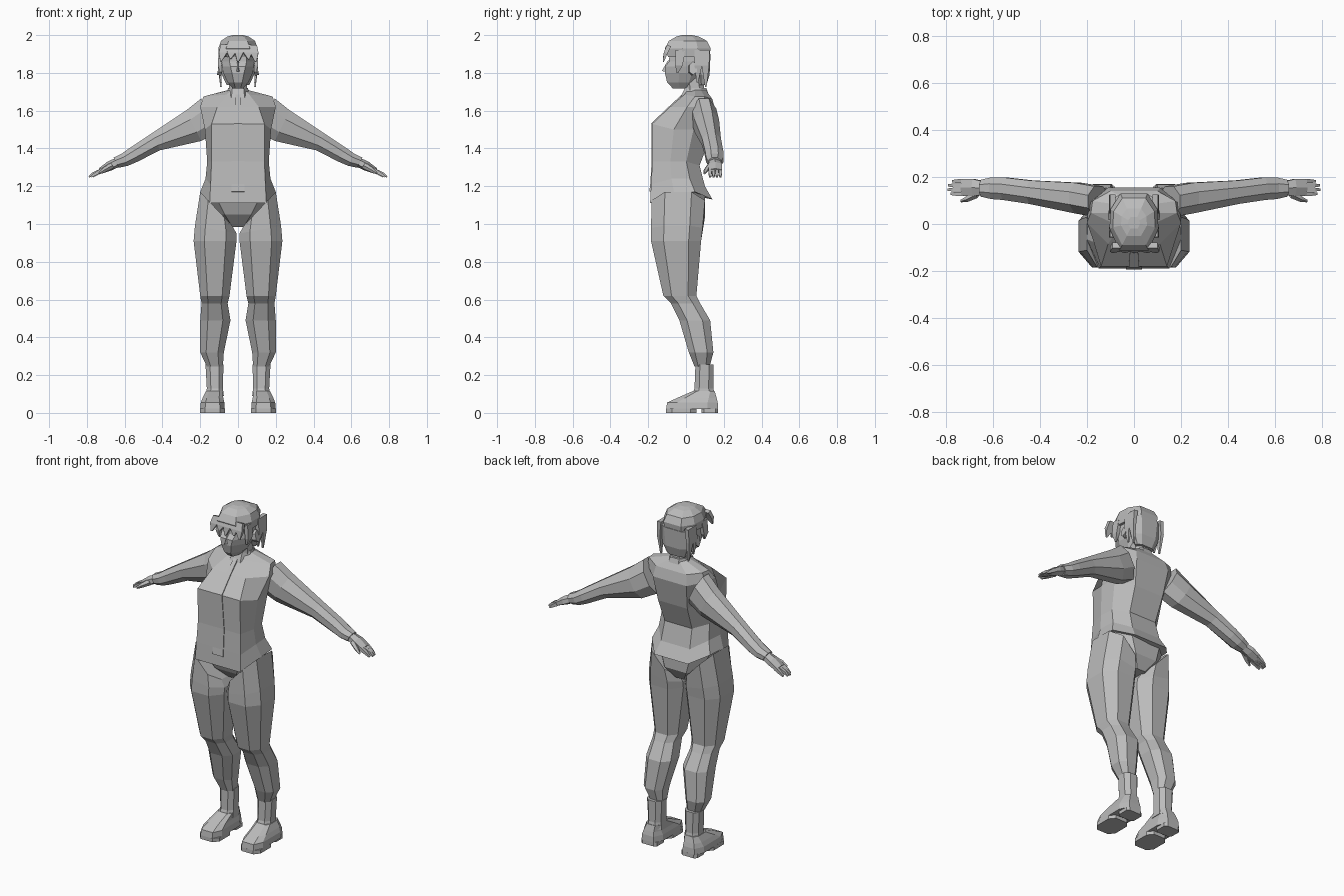
import bpy, bmesh, math
from mathutils import Vector

grey = bpy.data.materials.new("plain grey")
grey.diffuse_color = (0.5, 0.5, 0.5, 1)


def loft(name, rings, mirror=False):
    """Skin a list of point rings, cap both ends, optionally mirror across x."""
    bm = bmesh.new()
    loops = [[bm.verts.new(p) for p in r] for r in rings]
    n = len(loops[0])
    for a, b in zip(loops, loops[1:]):
        for i in range(n):
            j = (i + 1) % n
            bm.faces.new((a[i], a[j], b[j], b[i]))
    bm.faces.new(loops[0][::-1])
    bm.faces.new(loops[-1])
    bmesh.ops.recalc_face_normals(bm, faces=bm.faces)
    me = bpy.data.meshes.new(name)
    bm.to_mesh(me)
    bm.free()
    me.materials.append(grey)
    ob = bpy.data.objects.new(name, me)
    bpy.context.collection.objects.link(ob)
    if mirror:
        ob.modifiers.new("mirror", 'MIRROR')
    return ob


def body_ring(zf, zs, zb, w, yf, yb, wf):
    """Symmetric body section: flat front, sides and back at their own heights."""
    d = yb - yf
    half = [(wf, yf, zf), (w, yf + d * .38, zs), (w * .96, yf + d * .72, zs), (w * .55, yb, zb)]
    mid_f, mid_b = [(0, yf, zf)], [(0, yb, zb)]
    return mid_f + half + mid_b + [(-x, y, z) for x, y, z in reversed(half)]


def flat_ring(z, w, yf, yb, wf):
    return body_ring(z, z, z, w, yf, yb, wf)


def box_ring(z, x0, x1, yf, yb, tilt=0, c=.5):
    """Eight-sided chamfered box section; tilt raises the outer side."""
    cx, cy, rx, ry = (x0 + x1) / 2, (yf + yb) / 2, (x1 - x0) / 2, (yb - yf) / 2
    unit = [(-c, -1), (c, -1), (1, -c), (1, c), (c, 1), (-c, 1), (-1, c), (-1, -c)]
    return [(cx + rx * u, cy + ry * v, z + tilt * u) for u, v in unit]


def tube(name, path, sides=8, mirror=True, u=(0, 1, 0)):
    """Tube through (x, y, z, half size along u, half size across)."""
    u = Vector(u)
    axis = (Vector(path[-1][:3]) - Vector(path[0][:3])).normalized()
    v = axis.cross(u).normalized()
    rings = []
    for x, y, z, a, b in path:
        rings.append([])
        for i in range(sides):
            t = 2 * math.pi * (i + .5) / sides
            k = 1 / math.cos(math.pi / sides)
            rings[-1].append(Vector((x, y, z)) + u * a * k * math.cos(t) + v * b * k * math.sin(t))
    return loft(name, rings, mirror)


# Jacket body
loft("jacket", [body_ring(*r) for r in [
    (1.11, 1.17, 1.13, .20, -.19, .14, .15),
    (1.21, 1.24, 1.20, .172, -.185, .10, .145),
    (1.33, 1.33, 1.31, .163, -.178, .072, .14),
    (1.53, 1.50, 1.45, .175, -.18, .125, .14),
    (1.62, 1.62, 1.60, .20, -.085, .155, .11),
    (1.685, 1.675, 1.66, .183, -.01, .14, .06),
    (1.71, 1.71, 1.71, .05, .01, .105, .03)]])

# Collar and zip placket
loft("collar", [flat_ring(1.67, .065, -.03, .125, .035), flat_ring(1.72, .052, -.005, .108, .03)])
line = [(-.19, 1.17, .035), (-.185, 1.21, .035), (-.178, 1.33, .035),
        (-.18, 1.53, .022), (-.085, 1.62, .015), (-.015, 1.685, .012)]
loft("zip_placket", [[(-w, y - .004, z + .003), (w, y - .004, z + .003), (w, y + .004, z), (-w, y + .004, z)]
                     for y, z, w in line])

# Sleeves
tube("sleeve", [(.15, .095, 1.575, .065, .10), (.235, .11, 1.52, .065, .09),
                (.435, .135, 1.435, .05, .05), (.55, .15, 1.368, .048, .042),
                (.60, .152, 1.34, .046, .036), (.645, .152, 1.325, .036, .03)])

# Hands: palm, four fingers, thumb
tube("palm", [(.63, .152, 1.33, .027, .022), (.68, .155, 1.307, .036, .022),
              (.73, .155, 1.28, .035, .014)], sides=6)
for i in range(4):
    y = .128 + .018 * i
    reach = (.0, .012, .01, -.008)[i]
    tube("finger", [(.72, y, 1.284, .009, .011), (.755 + reach, y, 1.266, .008, .008),
                    (.778 + reach, y, 1.25, .005, .004)], sides=4)
tube("thumb", [(.665, .13, 1.31, .016, .014), (.705, .108, 1.288, .011, .011),
               (.735, .098, 1.268, .005, .005)], sides=5)

# Trousers: hips and baggy legs
loft("hips", [flat_ring(.985, .05, -.05, .06, .03), flat_ring(1.05, .13, -.115, .10, .07),
              flat_ring(1.17, .185, -.165, .10, .13)])
loft("trouser_leg", [box_ring(*r) for r in [
    (.245, .08, .165, .045, .125),
    (.32, .075, .20, .015, .145),
    (.49, .04, .20, -.035, .128),
    (.58, .055, .193, -.08, .075),
    (.62, .045, .20, -.12, .055),
    (.91, .008, .235, -.185, .08),
    (.97, .008, .228, -.185, .088, .02),
    (1.08, .03, .20, -.182, .10, .09)]], True)

# Boots: shaft, foot and split sole
loft("boot_shaft", [box_ring(*r) for r in [
    (.09, .075, .17, .03, .155), (.13, .08, .165, .045, .145), (.255, .077, .172, .05, .145)]], True)
loft("boot_foot", [box_ring(*r, c=.6) for r in [
    (.02, .07, .20, -.105, .17), (.055, .072, .197, -.10, .168),
    (.08, .078, .187, -.045, .162), (.115, .08, .17, .035, .152)]], True)
loft("front_sole", [box_ring(z, .07, .20, -.105, .055, c=.6) for z in (0, .022)], True)
loft("heel", [box_ring(z, .08, .185, .082, .17, c=.7) for z in (0, .022)], True)

# Neck and head
loft("neck", [box_ring(1.66, -.05, .05, .0, .10), box_ring(1.80, -.047, .047, -.01, .09)])
loft("head", [flat_ring(*r) for r in [
    (1.718, .028, -.07, .03, .014), (1.75, .055, -.10, .06, .022),
    (1.80, .078, -.112, .09, .032), (1.835, .085, -.11, .10, .04),
    (1.86, .087, -.09, .10, .045), (1.93, .085, -.085, .10, .045)]])
loft("nose", [[(-.013, -.105, 1.805), (.013, -.105, 1.805), (0, -.128, 1.81)],
              [(-.005, -.088, 1.865), (.005, -.088, 1.865), (0, -.096, 1.865)]])
tube("ear", [(.08, .03, 1.82, .018, .03), (.104, .038, 1.825, .02, .032)], sides=6)

# Hair: cap, nape, fringe and locks
loft("hair_cap", [flat_ring(*r) for r in [
    (1.885, .10, -.095, .125, .06), (1.93, .104, -.112, .13, .062),
    (1.97, .09, -.09, .11, .05), (1.993, .055, -.05, .065, .03), (2.0, .025, -.02, .03, .015)]])
loft("hair_nape", [flat_ring(*r) for r in [
    (1.735, .06, .065, .108, .04), (1.79, .085, .05, .125, .06), (1.90, .10, .03, .13, .08)]])
for x, lean, tip in [(-.07, -.02, 1.862), (-.03, -.01, 1.875), (.012, -.012, 1.858), (.045, .012, 1.872), (.078, .016, 1.858)]:
    tube("fringe_lock", [(x, -.09, 1.945, .022, .012), (x + lean * .5, -.108, 1.905, .022, .01),
                         (x + lean, -.12, tip, .004, .003)], sides=4, mirror=False, u=(1, 0, 0))
for y, dy, tip in [(-.03, -.015, 1.80), (.07, -.01, 1.75), (.10, .005, 1.725)]:
    tube("side_lock", [(.09, y, 1.92, .025, .012), (.097, y + dy * .5, 1.84, .02, .01),
                       (.09, y + dy, tip, .004, .004)], sides=4)
